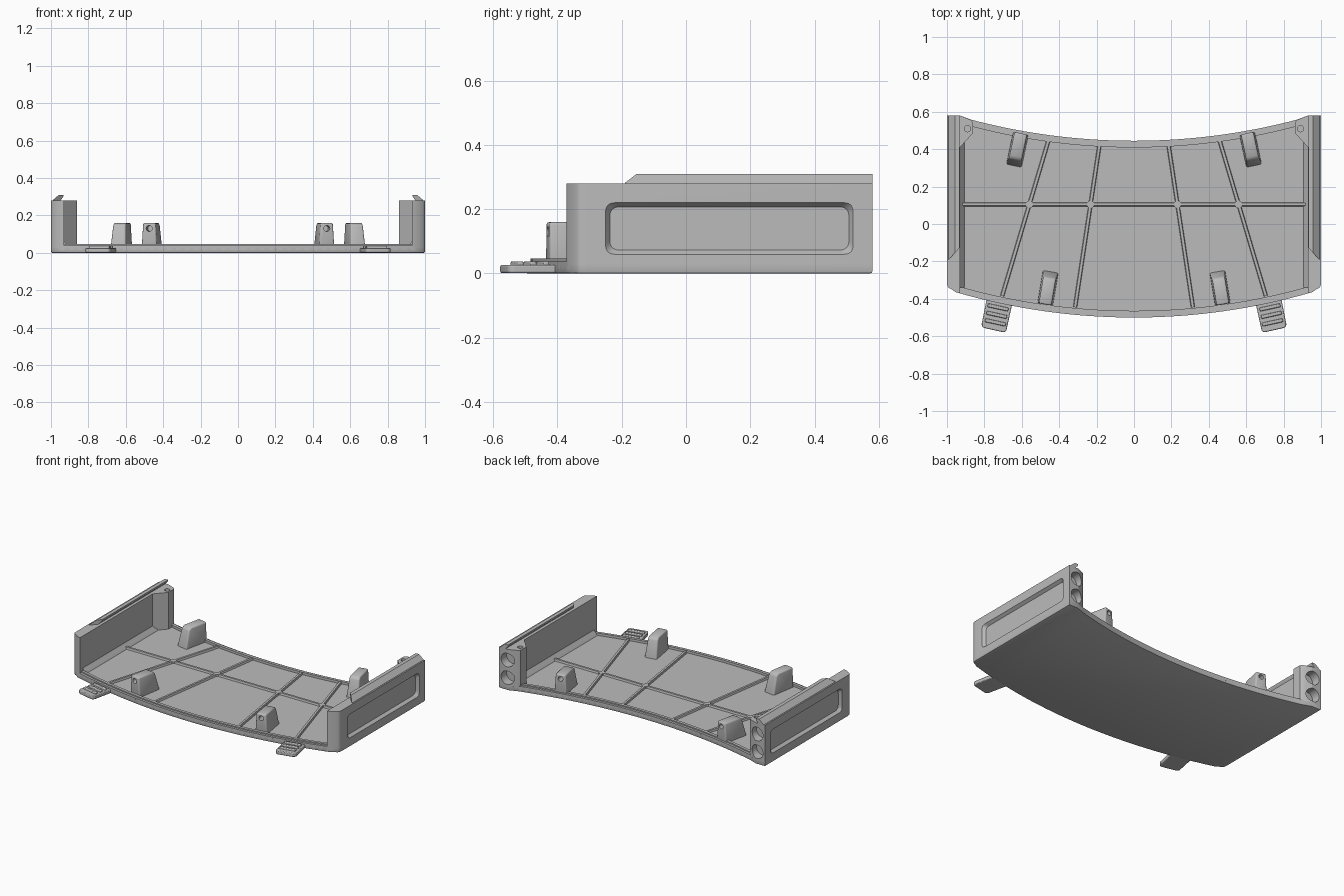
import bpy, bmesh
from math import sqrt, radians
from mathutils import Vector, Matrix

old = bpy.data.objects.get("Cube")
if old:
    bpy.data.objects.remove(old)

grey = bpy.data.materials.new("plain_grey")
grey.use_nodes = True
grey.diffuse_color = (0.5, 0.5, 0.5, 1)
grey.node_tree.nodes["Principled BSDF"].inputs["Base Color"].default_value = (0.5, 0.5, 0.5, 1)

FLOOR, R = 0.03, 3.42
FRONT, BACK = -0.5, 0.445
parts = []


def finish(name, bm):
    bmesh.ops.recalc_face_normals(bm, faces=bm.faces)
    mesh = bpy.data.meshes.new(name)
    bm.to_mesh(mesh)
    bm.free()
    mesh.materials.append(grey)
    ob = bpy.data.objects.new(name, mesh)
    bpy.context.collection.objects.link(ob)
    parts.append(ob)
    return ob


def loft(name, a, b):
    """Solid between two matching rings of points."""
    bm = bmesh.new()
    va, vb = [bm.verts.new(p) for p in a], [bm.verts.new(p) for p in b]
    bm.faces.new(va)
    bm.faces.new(vb)
    for i in range(len(va)):
        j = (i + 1) % len(va)
        bm.faces.new((va[i], va[j], vb[j], vb[i]))
    return finish(name, bm)


def prism(name, outline, z0, z1):
    return loft(name, [(x, y, z0) for x, y in outline], [(x, y, z1) for x, y in outline])


def cylinder(name, centre, radius, depth, axis):
    bm = bmesh.new()
    turn = Vector((0, 0, 1)).rotation_difference(Vector(axis)).to_matrix().to_4x4()
    bmesh.ops.create_cone(bm, cap_ends=True, segments=28, radius1=radius, radius2=radius,
                          depth=depth, matrix=Matrix.Translation(centre) @ turn)
    return finish(name, bm)


def bar(name, p, q, width, z0, z1, top=0.55):
    """Straight rib with sloping flanks."""
    p, q = Vector(p), Vector(q)
    side = (q - p).orthogonal().normalized() * width / 2
    ring = lambda s, z: [(*(c + side * k * s), z) for c, k in ((p, 1), (q, 1), (q, -1), (p, -1))]
    return loft(name, ring(1, z0), ring(top, z1))


def rounded(points, r, n=6):
    out = []
    pts = [Vector(p) for p in points]
    for i, p in enumerate(pts):
        a = p + (pts[i - 1] - p).normalized() * r
        b = p + (pts[(i + 1) % len(pts)] - p).normalized() * r
        for k in range(n + 1):
            t = k / n
            out.append(tuple(a * (1 - t) ** 2 + p * 2 * t * (1 - t) + b * t * t))
    return out


def bevel(ob, width, segments=2):
    m = ob.modifiers.new("bevel", "BEVEL")
    m.width, m.segments, m.limit_method, m.angle_limit = width, segments, "ANGLE", radians(40)


def mirror(ob):
    ob.modifiers.new("mirror", "MIRROR")


def cut(ob, cutters):
    """Subtract the cutters, bake the result and drop the cutters."""
    for c in cutters:
        m = ob.modifiers.new("cut", "BOOLEAN")
        m.operation, m.object, m.solver = "DIFFERENCE", c, "EXACT"
    bpy.context.view_layer.update()
    baked = bpy.data.meshes.new_from_object(ob.evaluated_get(bpy.context.evaluated_depsgraph_get()))
    ob.modifiers.clear()
    ob.data = baked
    for c in cutters:
        parts.remove(c)
        bpy.data.objects.remove(c)


def arc(x, base):
    return base + R - sqrt(R * R - x * x)


def arc_points(base, half, n=40):
    return [(x, arc(x, base)) for x in (half * (2 * i / n - 1) for i in range(n + 1))]


# Curved floor plate
corner = [(0.972, -0.351), (0.99, -0.342), (0.998, -0.33), (1, -0.31)]
right = corner + [(1, 0.58), (0.93, 0.58)]
outline = arc_points(FRONT, 0.955) + right + arc_points(BACK, 0.87)[::-1]
outline += [(-x, y) for x, y in reversed(right)]
floor = prism("floor", outline, 0, FLOOR)
bm = bmesh.new()
bm.from_mesh(floor.data)
bmesh.ops.bevel(bm, geom=[e for e in bm.edges if all(v.co.z < 0.001 for v in e.verts)],
                offset=0.007, segments=2, affect="EDGES", profile=0.5)
bm.to_mesh(floor.data)
bm.free()

# Stepped rims along the front and back arcs
for name, base, half, sign in (("front", FRONT, 0.94, 1), ("back", BACK, 0.88, -1)):
    for step, start, end, top in (("outer", 0, 0.018, 0.038), ("inner", 0.016, 0.036, 0.046)):
        strip = arc_points(base + sign * start, half) + arc_points(base + sign * end, half)[::-1]
        prism(f"{name}_rim_{step}", strip, 0.015, top)

# Side walls with corner posts, panel recess, end sockets and screw hole
wall_outline = [(0.93, arc(0.93, FRONT)), (0.955, arc(0.955, FRONT))] + right
wall_outline += [(0.875, 0.558), (0.862, 0.545), (0.862, 0.485), (0.93, 0.41)]
wall = prism("side_wall", wall_outline, 0.012, 0.28)


def panel(inset, x):
    y0, y1, z0, z1 = -0.25 + inset, 0.52 - inset, 0.06 + inset, 0.22 - inset
    return [(x, y, z) for y, z in rounded([(y0, z0), (y1, z0), (y1, z1), (y0, z1)], 0.03)]


cut(wall, [loft("panel_cutter", panel(-0.003, 1.004), panel(0.013, 0.98)),
           cylinder("low_socket_cutter", (0.94, 0.57, 0.085), 0.046, 0.1, (0, 1, 0)),
           cylinder("high_socket_cutter", (0.94, 0.57, 0.205), 0.046, 0.1, (0, 1, 0)),
           cylinder("screw_cutter", (0.89, 0.51, 0.28), 0.017, 0.08, (0, 0, 1))])
mirror(wall)

# Sloping fillet where each wall meets the floor
fillet = [(0.935, 0.02), (0.9, 0.02), (0.907, 0.034), (0.92, 0.047), (0.935, 0.07)]
mirror(loft("wall_fillet", [(x, -0.34, z) for x, z in fillet], [(x, 0.45, z) for x, z in fillet]))

# Overhanging lip on top of each wall, with a slanted front end
lip = [(0.992, 0.275), (0.99, 0.282), (0.957, 0.31), (0.932, 0.31), (0.935, 0.297), (0.955, 0.275)]
mirror(loft("wall_lip", [(x, -0.19 + (0.99 - x) * 1.1, z) for x, z in lip],
            [(x, 0.58, z) for x, z in lip]))

# Floor ribs and the small bosses at their crossings
bar("cross_rib", (-0.93, 0.105), (0.93, 0.105), 0.026, 0.02, 0.043)
for name, p, q in (("outer_rib", (0.458, 0.445), (0.705, -0.385)),
                   ("inner_rib", (0.185, 0.42), (0.315, -0.445))):
    mirror(bar(name, p, q, 0.026, 0.02, 0.043))
    t = (p[1] - 0.105) / (p[1] - q[1])
    mirror(cylinder(name + "_boss", (p[0] + t * (q[0] - p[0]), 0.105, 0.0315), 0.02, 0.023, (0, 0, 1)))

# Drilled brackets standing near the front and back rims
profile = [(0, 0.02), (0, 0.16), (0.125, 0.16), (0.145, 0.148), (0.18, 0.02)]
for name, start, end in (("front_bracket", (0.475, -0.43), (0.445, -0.25)),
                         ("back_bracket", (0.605, 0.485), (0.642, 0.31))):
    start = Vector((*start, 0))
    along = (Vector((*end, 0)) - start).normalized()
    across = Vector((-along.y, along.x, 0))
    side = lambda s: [start + along * u + across * s * (0.042 - 0.06 * (z - 0.02)) + Vector((0, 0, z))
                      for u, z in profile]
    bracket = loft(name, side(1), side(-1))
    bevel(bracket, 0.009, 3)
    cut(bracket, [cylinder("hole_cutter", start + Vector((0, 0, 0.13)), 0.016, 0.1, along)])
    mirror(bracket)

# Finger tabs with three grip ribs each
tab = prism("finger_tab", rounded([(0.645, -0.4), (0.685, -0.582), (0.818, -0.552), (0.78, -0.36)], 0.022),
            0.001, 0.027)
bevel(tab, 0.005)
mirror(tab)
for i in range(3):
    shift = Vector((0.007, -0.04)) * i
    grip = bar(f"grip_rib_{i + 1}", Vector((0.672, -0.458)) + shift, Vector((0.782, -0.434)) + shift,
               0.022, 0.02, 0.038, 0.75)
    bevel(grip, 0.004)
    mirror(grip)

# Smooth curved faces, keep edges sharp
bpy.ops.object.select_all(action="DESELECT")
for ob in parts:
    ob.select_set(True)
bpy.context.view_layer.objects.active = floor
bpy.ops.object.shade_smooth_by_angle(angle=radians(30))
